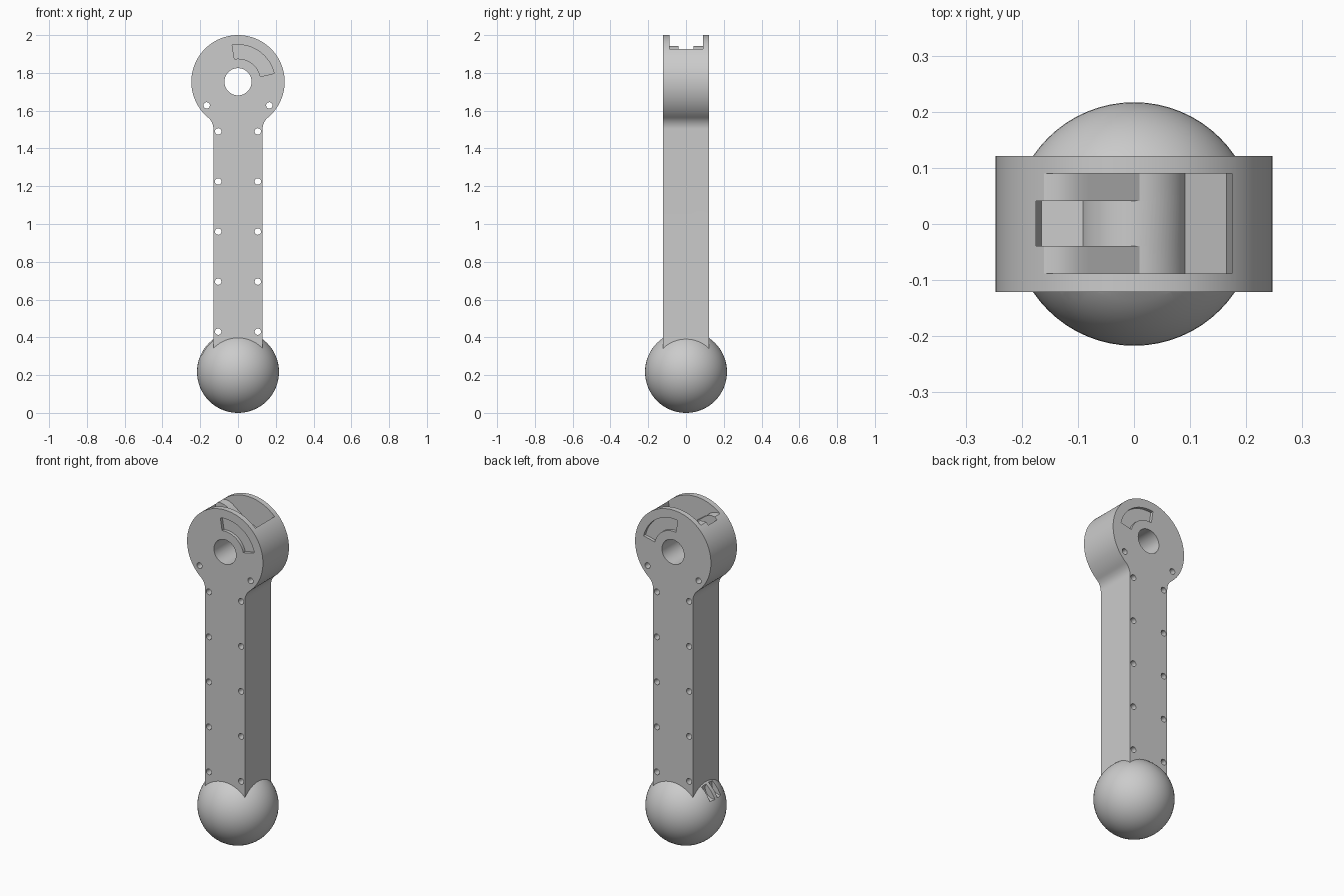
import bpy, bmesh, math
from math import cos, sin, radians, sqrt

if "Cube" in bpy.data.objects:
    bpy.data.objects.remove(bpy.data.objects["Cube"], do_unlink=True)

grey = bpy.data.materials.new("plain_grey")
grey.use_nodes = True
grey.diffuse_color = (0.6, 0.6, 0.6, 1)
grey.node_tree.nodes["Principled BSDF"].inputs["Base Color"].default_value = (0.6, 0.6, 0.6, 1)

HEAD_Z, HEAD_R, BALL_R, HALF_X, HALF_Y = 1.753, 0.247, 0.217, 0.13, 0.121


def arc(cx, cz, r, a0, a1, n):
    """Points on an arc in the xz plane, angles in degrees."""
    angles = [radians(a0 + (a1 - a0) * i / n) for i in range(n + 1)]
    return [(cx + r * cos(a), cz + r * sin(a)) for a in angles]


def circle(cx, cz, r, n):
    return arc(cx, cz, r, 0, 360, n)[:-1]


def prisms(name, items):
    """One object of xz outlines, each extruded from y0 to y1."""
    bm = bmesh.new()
    for pts, y0, y1 in items:
        face = bm.faces.new([bm.verts.new((x, y0, z)) for x, z in pts])
        out = bmesh.ops.extrude_face_region(bm, geom=[face])
        moved = [v for v in out["geom"] if isinstance(v, bmesh.types.BMVert)]
        bmesh.ops.translate(bm, verts=moved, vec=(0, y1 - y0, 0))
    bmesh.ops.recalc_face_normals(bm, faces=bm.faces)
    mesh = bpy.data.meshes.new(name)
    bm.to_mesh(mesh)
    bm.free()
    mesh.materials.append(grey)
    ob = bpy.data.objects.new(name, mesh)
    bpy.context.collection.objects.link(ob)
    return ob


def combine(target, tool, operation):
    """Apply a boolean and remove the tool object."""
    tool.hide_render = True
    bpy.context.view_layer.objects.active = target
    mod = target.modifiers.new("cut", "BOOLEAN")
    mod.operation, mod.solver, mod.object = operation, "EXACT", tool
    bpy.ops.object.modifier_apply(modifier=mod.name)
    bpy.data.objects.remove(tool, do_unlink=True)


# Arm outline: straight shaft, concave neck fillets, round head
FILLET = 0.08
fx = HALF_X + FILLET
fz = HEAD_Z - sqrt((HEAD_R + FILLET) ** 2 - fx ** 2)
tangent = math.degrees(math.atan2(HEAD_Z - fz, fx))
right_neck = arc(fx, fz, FILLET, 180, 180 - tangent, 10)
left_neck = [(-x, z) for x, z in reversed(right_neck)]
head = arc(0, HEAD_Z, HEAD_R, -tangent, 180 + tangent, 96)[1:-1]
outline = [(-HALF_X, 0.25), (HALF_X, 0.25)] + right_neck + head + left_neck
arm = prisms("arm_with_ball_foot", [(outline, -HALF_Y, HALF_Y)])

# Ball at the foot
bpy.ops.mesh.primitive_uv_sphere_add(segments=64, ring_count=32, radius=BALL_R, location=(0, 0, BALL_R))
combine(arm, bpy.context.object, "UNION")

# Pocket in the top of the head, leaving a round hub and side ramps
HUB_R = 0.096
hub_right = arc(0, HEAD_Z, HUB_R, 84, 18, 14)
hub_left = arc(0, HEAD_Z, HUB_R, 162, 84, 16)[:-1]
right_end = [(0.165, 1.755), (0.175, 1.929), (0.175, 2.1)]
ramp = [(-0.16, 2.1), (-0.16, 1.941), (-0.14, 1.943), (-0.12, 1.939), (-0.1, 1.93), (-0.08, 1.915)]
combine(arm, prisms("pocket_cutter", [(ramp + hub_right + right_end, -0.088, 0.09)]), "DIFFERENCE")

# Narrow channel between the ramps
left_end = [(-0.175, 2.1), (-0.175, 1.929), (-0.165, 1.755)]
combine(arm, prisms("channel_cutter", [(left_end + hub_left + hub_right + right_end, -0.039, 0.041)]), "DIFFERENCE")

# Axle hole and screw holes
holes = [(circle(0, HEAD_Z, 0.072, 48), -0.3, 0.3)]
for side in (-1, 1):
    spots = [(0.105, 0.43 + 0.265 * i) for i in range(5)] + [(0.166, 1.628)]
    holes += [(circle(side * x, z, 0.017, 20), -0.3, 0.3) for x, z in spots]
combine(arm, prisms("hole_cutter", holes), "DIFFERENCE")

# Shallow curved recesses on both faces of the head
recess = arc(0, HEAD_Z, 0.196, 13, 99, 24) + arc(0, HEAD_Z, 0.122, 99, 13, 24)
combine(arm, prisms("recess_cutter", [(recess, -0.2, -HALF_Y + 0.018),
                                      (recess, HALF_Y - 0.018, 0.2)]), "DIFFERENCE")

# Pair of cord grooves on the right side of the ball
groove = circle(-0.187, 0.36, 0.054, 32)
combine(arm, prisms("groove_cutter", [(groove, -0.05, -0.012), (groove, 0.012, 0.05)]), "DIFFERENCE")

# Smooth curved areas, keep edges sharp
bpy.ops.object.select_all(action="DESELECT")
arm.select_set(True)
bpy.context.view_layer.objects.active = arm
arm.data.materials.clear()
arm.data.materials.append(grey)
bpy.ops.object.shade_smooth_by_angle(angle=radians(25))
